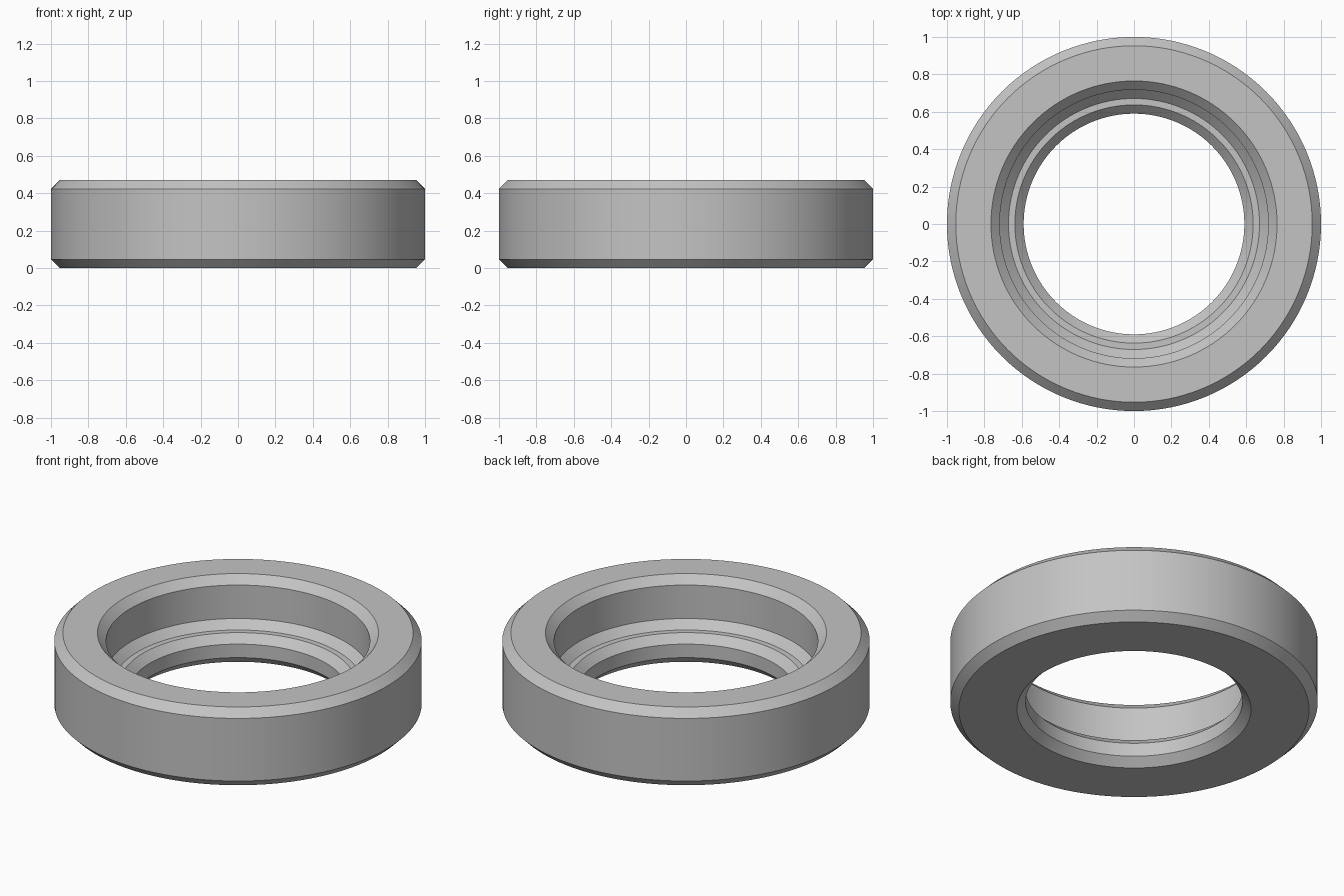
import bpy
import bmesh
import math

SEGMENTS = 128
OUTER, BORE, RECESS = 1.0, 0.59, 0.718   # radii
HEIGHT, SEAT, C = 0.47, 0.175, 0.047     # levels and chamfer size

cube = bpy.data.objects.get("Cube")
if cube:
    bpy.data.objects.remove(cube, do_unlink=True)

# Plain grey material
grey = bpy.data.materials.new("grey_metal")
grey.use_nodes = True
colour = (0.55, 0.55, 0.55, 1.0)
grey.diffuse_color = colour
grey.node_tree.nodes["Principled BSDF"].inputs["Base Color"].default_value = colour

# Closed cross-section: chamfered rim, stepped recess, chamfered bore
profile = [
    (OUTER - C, 0), (OUTER, C), (OUTER, HEIGHT - C), (OUTER - C, HEIGHT),
    (RECESS + C, HEIGHT), (RECESS, HEIGHT - C), (RECESS, SEAT + C),
    (RECESS - C, SEAT), (BORE + C, SEAT), (BORE, SEAT - C),
    (BORE, C), (BORE + C, 0),
]

# Revolve the section around z
bm = bmesh.new()
verts = [bm.verts.new((r, 0, z)) for r, z in profile]
edges = [bm.edges.new((v, verts[i - 1])) for i, v in enumerate(verts)]
bmesh.ops.spin(bm, geom=verts + edges, cent=(0, 0, 0), axis=(0, 0, 1),
               angle=math.tau, steps=SEGMENTS)
bmesh.ops.remove_doubles(bm, verts=bm.verts, dist=0.0001)
bmesh.ops.recalc_face_normals(bm, faces=bm.faces)

mesh = bpy.data.meshes.new("stepped_ring")
bm.to_mesh(mesh)
bm.free()
mesh.materials.append(grey)
ring = bpy.data.objects.new("stepped_ring", mesh)
bpy.context.collection.objects.link(ring)

# Smooth round walls, crisp chamfer edges
bpy.ops.object.select_all(action="DESELECT")
ring.select_set(True)
bpy.context.view_layer.objects.active = ring
bpy.ops.object.shade_smooth_by_angle(angle=math.radians(30))
